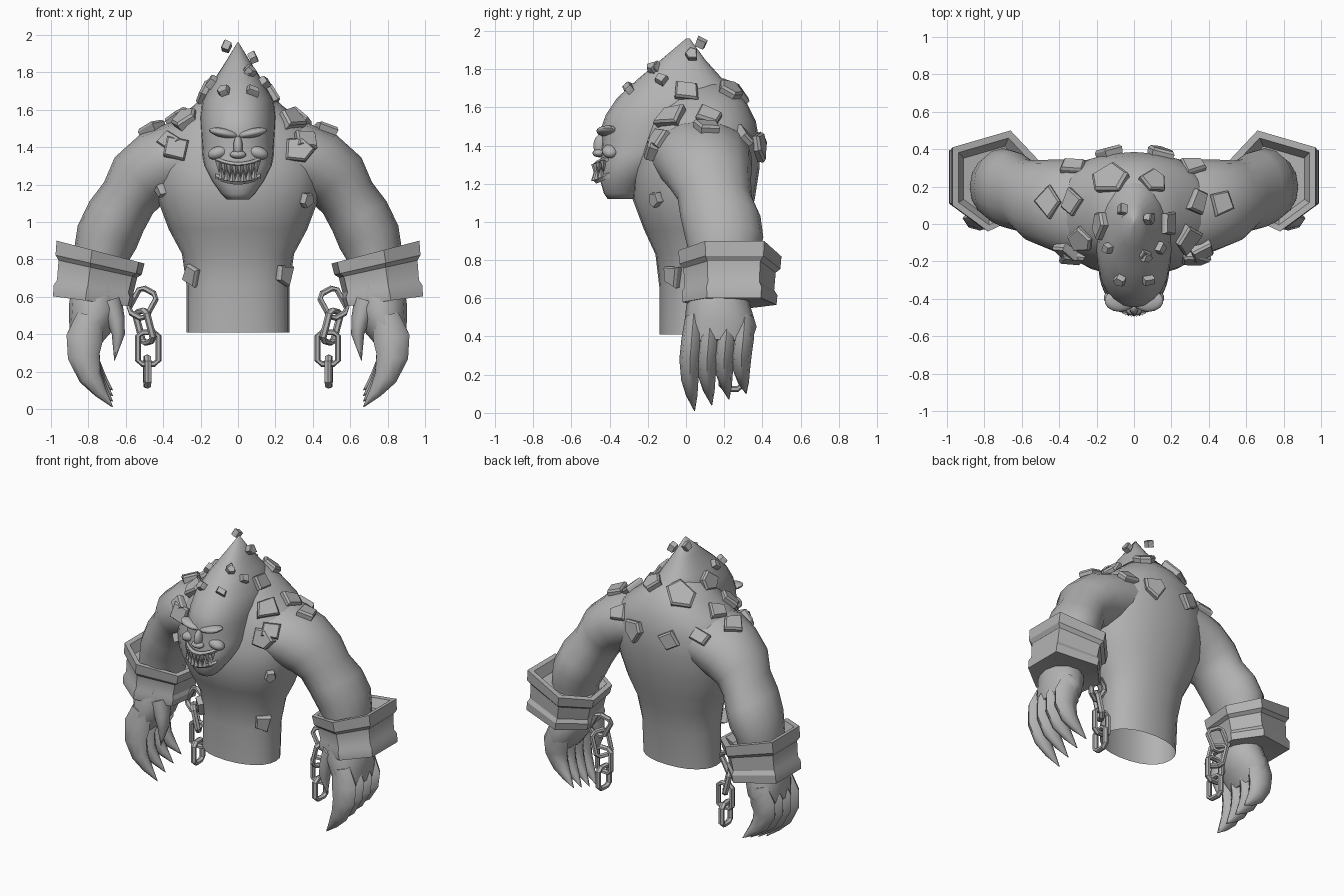
import bpy, bmesh, math, random
from mathutils import Vector, Matrix
from mathutils.bvhtree import BVHTree

cube = bpy.data.objects.get("Cube")
if cube:
    bpy.data.objects.remove(cube)
random.seed(4)

stone = bpy.data.materials.new("stone_grey")
GREY = (0.45, 0.45, 0.45, 1)
stone.diffuse_color = GREY
stone.use_nodes = True
stone.node_tree.nodes["Principled BSDF"].inputs["Base Color"].default_value = GREY
surfaces = []


def finish(name, bm, angle=50, mirror=False, solid=False):
    bmesh.ops.recalc_face_normals(bm, faces=bm.faces)
    if solid:
        surfaces.append(BVHTree.FromBMesh(bm))
    mesh = bpy.data.meshes.new(name)
    bm.to_mesh(mesh)
    bm.free()
    mesh.materials.append(stone)
    ob = bpy.data.objects.new(name, mesh)
    bpy.context.collection.objects.link(ob)
    if mirror:
        ob.modifiers.new("Mirror", 'MIRROR').use_mirror_merge = False
    bpy.ops.object.select_all(action='DESELECT')
    bpy.context.view_layer.objects.active = ob
    ob.select_set(True)
    bpy.ops.object.shade_smooth_by_angle(angle=math.radians(angle))
    return ob


def loft(bm, rings, caps=(True, True), closed=False):
    loops = [[bm.verts.new(p) for p in ring] for ring in rings]
    n = len(loops[0])
    pairs = list(zip(loops, loops[1:])) + ([(loops[-1], loops[0])] if closed else [])
    for a, b in pairs:
        for i in range(n):
            j = (i + 1) % n
            bm.faces.new((a[i], a[j], b[j], b[i]))
    if caps[0] and not closed:
        bm.faces.new(loops[0][::-1])
    if caps[1] and not closed:
        bm.faces.new(loops[-1])


def level_ring(z, hx, front, back, power=2.2, n=24):
    """Horizontal rounded section, widest between front and back."""
    cy, hy = (front + back) / 2, (back - front) / 2
    pts = []
    for i in range(n):
        c, s = math.cos(math.tau * i / n), math.sin(math.tau * i / n)
        f = lambda v: math.copysign(abs(v) ** (2 / power), v)
        pts.append(Vector((hx * f(c), cy + hy * f(s), z)))
    return pts


def tube(bm, path, n=12, closed=False):
    """Loft along (x, y, z, in-plane radius, side radius) stations bending in xz."""
    rings = []
    for i, (x, y, z, r, ry) in enumerate(path):
        a = Vector(path[i - 1 if i or closed else 0][:3])
        b = Vector(path[(i + 1) % len(path) if closed else min(i + 1, len(path) - 1)][:3])
        t = b - a
        u = Vector((-t.z, 0, t.x)).normalized()
        rings.append([Vector((x, y, z)) + u * r * math.cos(math.tau * k / n)
                      + Vector((0, ry * math.sin(math.tau * k / n), 0)) for k in range(n)])
    loft(bm, rings, closed=closed)


def ball(bm, loc, size, tilt=0):
    m = Matrix.Translation(loc) @ Matrix.Rotation(tilt, 4, 'Y') @ Matrix.Diagonal((*size, 1))
    bmesh.ops.create_uvsphere(bm, u_segments=14, v_segments=8, radius=1, matrix=m)


# Torso, open at the waist
bm = bmesh.new()
loft(bm, [level_ring(*s) for s in (
    (0.41, .275, -.14, .22), (0.66, .275, -.14, .24), (0.83, .30, -.16, .28),
    (0.96, .37, -.22, .32), (1.12, .43, -.28, .36), (1.28, .46, -.27, .385),
    (1.42, .44, -.23, .385), (1.53, .36, -.20, .365), (1.62, .24, -.15, .32),
    (1.72, .13, -.1, .22))], caps=(False, True))
finish("torso", bm, 60, solid=True)

# Head with pointed crown
bm = bmesh.new()
loft(bm, [level_ring(*s) for s in (
    (1.12, .06, -.41, -.27), (1.15, .09, -.43, -.25), (1.22, .14, -.45, -.2),
    (1.30, .18, -.45, -.1), (1.36, .19, -.445, 0), (1.43, .195, -.44, .1),
    (1.49, .20, -.445, .2), (1.56, .205, -.42, .31), (1.65, .19, -.36, .29),
    (1.75, .135, -.25, .19), (1.85, .07, -.13, .1), (1.96, .003, 0, .02))])
finish("head", bm, 60, solid=True)

# Brow, nose and cheeks
bm = bmesh.new()
for s in (-1, 1):
    ball(bm, (s * .075, -.41, 1.475), (.085, .06, .025), s * -.2)
    ball(bm, (s * .105, -.395, 1.37), (.06, .045, .035), s * .3)
ball(bm, (0, -.445, 1.4), (.026, .04, .06))
ball(bm, (0, -.455, 1.36), (.045, .035, .022))
finish("face_features", bm, 60)


# Mouth: two lips and interlocking teeth
def mouth_point(x, z):
    return Vector((x, -.47 + 4.5 * x * x, z + 2.0 * x * x))


bm = bmesh.new()
for z in (1.305, 1.215):
    rings = []
    for i in range(9):
        p = mouth_point(-.12 + .03 * i, z)
        rings.append([p + Vector((0, dy, dz)) for dy, dz in
                      ((-.014, 0), (0, .015), (.03, 0), (0, -.015))])
    loft(bm, rings)
finish("lips", bm, 60)
bm = bmesh.new()
for row, z, count in ((-1, 1.295, 8), (1, 1.222, 7)):
    for i in range(count):
        x = (i - (count - 1) / 2) * .029
        m = Matrix.Translation(mouth_point(x, z + row * .023) - Vector((0, .008, 0)))
        m = m @ Matrix.Rotation(math.pi if row < 0 else 0, 4, 'X')
        bmesh.ops.create_cone(bm, cap_ends=True, segments=4, radius1=.019,
                              radius2=.001, depth=.06, matrix=m)
finish("teeth", bm, 20)

# Arms from shoulder to wrist
bm = bmesh.new()
tube(bm, [(.2, .08, 1.36, .19, .26), (.32, .08, 1.335, .2, .265), (.43, .1, 1.29, .2, .245),
          (.53, .12, 1.22, .18, .22), (.585, .15, 1.13, .155, .195),
          (.65, .18, 1.03, .165, .21), (.70, .2, .92, .168, .205),
          (.73, .2, .82, .15, .18), (.75, .19, .64, .13, .16)], 16)
finish("arms", bm, 60, mirror=True, solid=True)

# Angular shackles around the wrists
corners = ((.97, .10), (.97, .41), (.66, .50), (.50, .33), (.53, .08), (.78, -.04))
bm = bmesh.new()
rings = []
for scale, t in ((.72, .2), (.86, 0), (1, 0), (1, .26), (.92, .34), (.92, .7),
                 (.99, .8), (.99, 1), (.7, .96)):
    ring = []
    for x, y in corners:
        dx, dy = (x - .74) * scale, (y - .21) * scale
        z = (.84 + .26 * dx) * (1 - t) + (.575 + .12 * dx) * t
        ring.append(Vector((.74 + dx * (1 - .08 * t) + .04 * t, .21 + dy * (1 - .08 * t), z)))
    rings.append(ring)
loft(bm, rings)
finish("shackles", bm, 30, mirror=True)

# Hands: palm, four clawed fingers and a thumb
bm = bmesh.new()
tube(bm, [(.75, .17, .64, .12, .15), (.76, .17, .55, .145, .17),
          (.79, .18, .45, .12, .19), (.82, .17, .36, .08, .17)])
finish("palms", bm, 60, mirror=True)
bm = bmesh.new()
for i in range(4):
    y, lift = .03 + .09 * i, .03 * i
    tube(bm, [(.79, y + .01, .5, .07, .045), (.82, y, .38, .098, .055),
              (.825, y - .01, .28 + lift / 3, .085, .055),
              (.79, y - .01, .17 + lift * .6, .062, .045),
              (.735, y, .09 + lift * .8, .035, .03),
              (.67, y + .015, .01 + lift, .002, .002)], 8)
finish("fingers", bm, 60, mirror=True)
bm = bmesh.new()
tube(bm, [(.69, .1, .58, .07, .08), (.655, .08, .48, .05, .06),
          (.64, .07, .4, .035, .045), (.66, .07, .26, .002, .002)], 8)
finish("thumbs", bm, 60, mirror=True)

# Hanging chains
bm = bmesh.new()
for loc, tilt, spin, hl in (((.51, .24, .565), -.5, .35, .075), ((.5, .24, .44), .25, 1.0, .085),
                            ((.48, .24, .325), 0, 0, .085), ((.485, .24, .2), 0, 1.5, .075)):
    start = len(bm.verts)
    outline = [(.03, hl), (.055, hl - .02), (.055, .02 - hl), (.03, -hl)]
    outline += [(-a, -b) for a, b in outline]
    tube(bm, [(a, 0, b, .016, .02) for a, b in outline], 6, closed=True)
    bm.verts.ensure_lookup_table()
    m = (Matrix.Translation(loc) @ Matrix.Rotation(tilt, 4, 'Y') @ Matrix.Rotation(spin, 4, 'Z'))
    bmesh.ops.transform(bm, matrix=m, verts=bm.verts[start:])
finish("chains", bm, 35, mirror=True)

# Rock plates set into the skin
DOWN, BACKWARD, FORWARD = Vector((0, 0, -1)), Vector((0, 1, 0)), Vector((0, -1, 0))


def shard(bm, loc, normal, size, thick=.035):
    sides = random.choice((4, 4, 5))
    turn = random.uniform(0, 1.5)
    angles = [turn + math.tau * (i + random.uniform(-.15, .15)) / sides for i in range(sides)]
    radii = [size * random.uniform(.85, 1.2) for _ in angles]
    m = Matrix.Translation(loc) @ normal.to_track_quat('Z', 'Y').to_matrix().to_4x4()
    m = m @ Matrix.Rotation(random.uniform(-.15, .15), 4, 'X')
    loft(bm, [[m @ Vector((r * k * math.cos(a), r * k * math.sin(a), h))
               for a, r in zip(angles, radii)]
              for k, h in ((.9, -.03), (1, thick * .6), (.85, thick))])


def plate(bm, x, other, ray, size):
    s = -1 if x < 0 else 1
    start = Vector((abs(x), other, 3)) if ray == DOWN else Vector((abs(x), -3 * ray.y, other))
    hits = [h for h in (tree.ray_cast(start, ray) for tree in surfaces) if h[0]]
    if hits:
        loc, normal = min(hits, key=lambda h: h[3])[:2]
        if normal.dot(ray) > 0:
            normal = -normal
        flip = Vector((s, 1, 1))
        shard(bm, loc * flip, normal * flip, size)


bm = bmesh.new()
for s in (-1, 1):
    for x, y, size in ((.46, .11, .085), (.33, .12, .07), (.17, 0, .075), (.28, -.08, .08),
                       (.36, -.14, .07), (.075, -.29, .035), (.13, -.13, .035)):
        plate(bm, s * x, y, DOWN, size)
    plate(bm, s * .33, 1.38, BACKWARD, .08)
    plate(bm, s * .24, .72, BACKWARD, .06)
    for x, z, size in ((.14, 1.4, .08), (.32, 1.44, .075)):
        plate(bm, s * x, z, FORWARD, size)
plate(bm, -.12, .24, DOWN, .1)
plate(bm, .1, .23, DOWN, .075)
plate(bm, .06, -.17, DOWN, .03)
plate(bm, -.4, 1.17, BACKWARD, .04)
plate(bm, .36, 1.12, BACKWARD, .04)
finish("rock_plates", bm, 25)

# Loose chips around the crown
bm = bmesh.new()
for loc, normal in (((-.07, .08, 1.94), (-.8, .2, .4)), ((.09, .03, 1.88), (.8, 0, .4)),
                    ((-.06, .01, 1.83), (-.8, 0, .4)), ((.06, -.17, 1.81), (.3, -.6, .6))):
    shard(bm, Vector(loc), Vector(normal), .034, .012)
finish("crown_chips", bm, 25)
